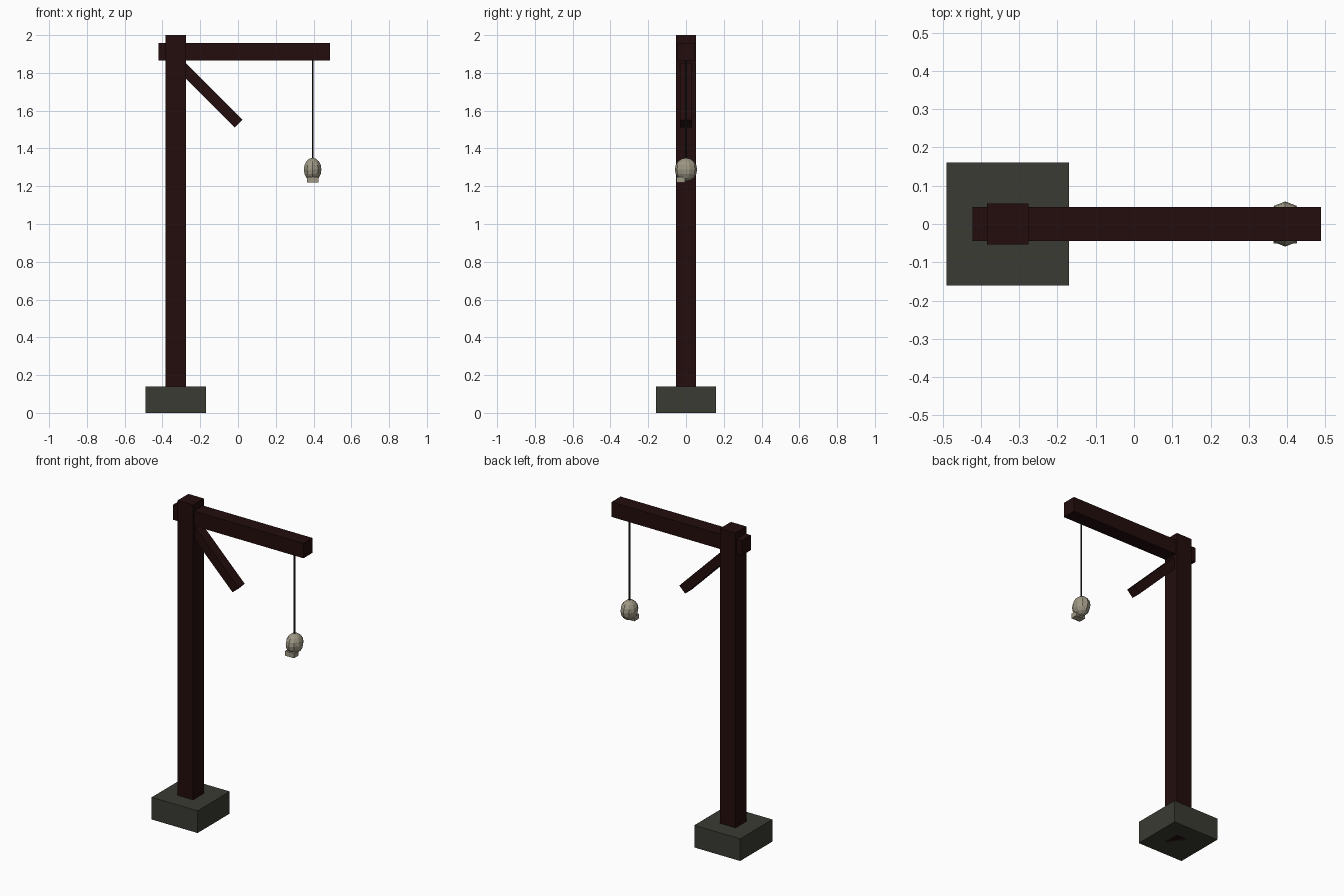
import bpy
import math

if "Cube" in bpy.data.objects:
    bpy.data.objects.remove(bpy.data.objects["Cube"])


def material(name, rgb):
    m = bpy.data.materials.new(name)
    m.diffuse_color = (*rgb, 1)
    m.use_nodes = True
    m.node_tree.nodes["Principled BSDF"].inputs["Base Color"].default_value = m.diffuse_color
    return m


WOOD = material("dark_wood", (0.017, 0.004, 0.004))
STONE = material("grey_stone", (0.043, 0.043, 0.034))
ROPE = material("dark_rope", (0.012, 0.011, 0.008))
BONE = material("old_bone", (0.34, 0.31, 0.23))


def finish(name, mat):
    ob = bpy.context.object
    ob.name = name
    ob.data.materials.append(mat)
    return ob


def box(name, mat, centre, size, tilt=0):
    bpy.ops.mesh.primitive_cube_add(size=1, location=centre, rotation=(0, tilt, 0))
    ob = finish(name, mat)
    ob.scale = size
    return ob


POST_X, HANG_X = -0.33, 0.395

# stone footing and timber frame
box("base", STONE, (POST_X, 0, 0.07), (0.32, 0.32, 0.14))
box("post", WOOD, (POST_X, 0, 1.0), (0.108, 0.108, 2.0))
box("crossbeam", WOOD, (0.033, 0, 1.912), (0.91, 0.09, 0.094))

# diagonal brace running down and away from the post
length = 0.45
half = length / 2 / math.sqrt(2)
box("brace", WOOD, (0.004 - half, 0, 1.531 + half), (length, 0.064, 0.057), math.radians(45))

# hanging rope
bpy.ops.mesh.primitive_cylinder_add(vertices=6, radius=0.005, depth=0.55,
                                    location=(HANG_X, 0, 1.61))
finish("rope", ROPE)

# skull: faceted cranium with a small jaw at the front
bpy.ops.mesh.primitive_uv_sphere_add(segments=10, ring_count=8, radius=1,
                                     location=(HANG_X, 0, 1.288))
cranium = finish("cranium", BONE)
cranium.scale = (0.049, 0.059, 0.062)
box("jaw", BONE, (HANG_X, -0.028, 1.235), (0.062, 0.046, 0.03))
